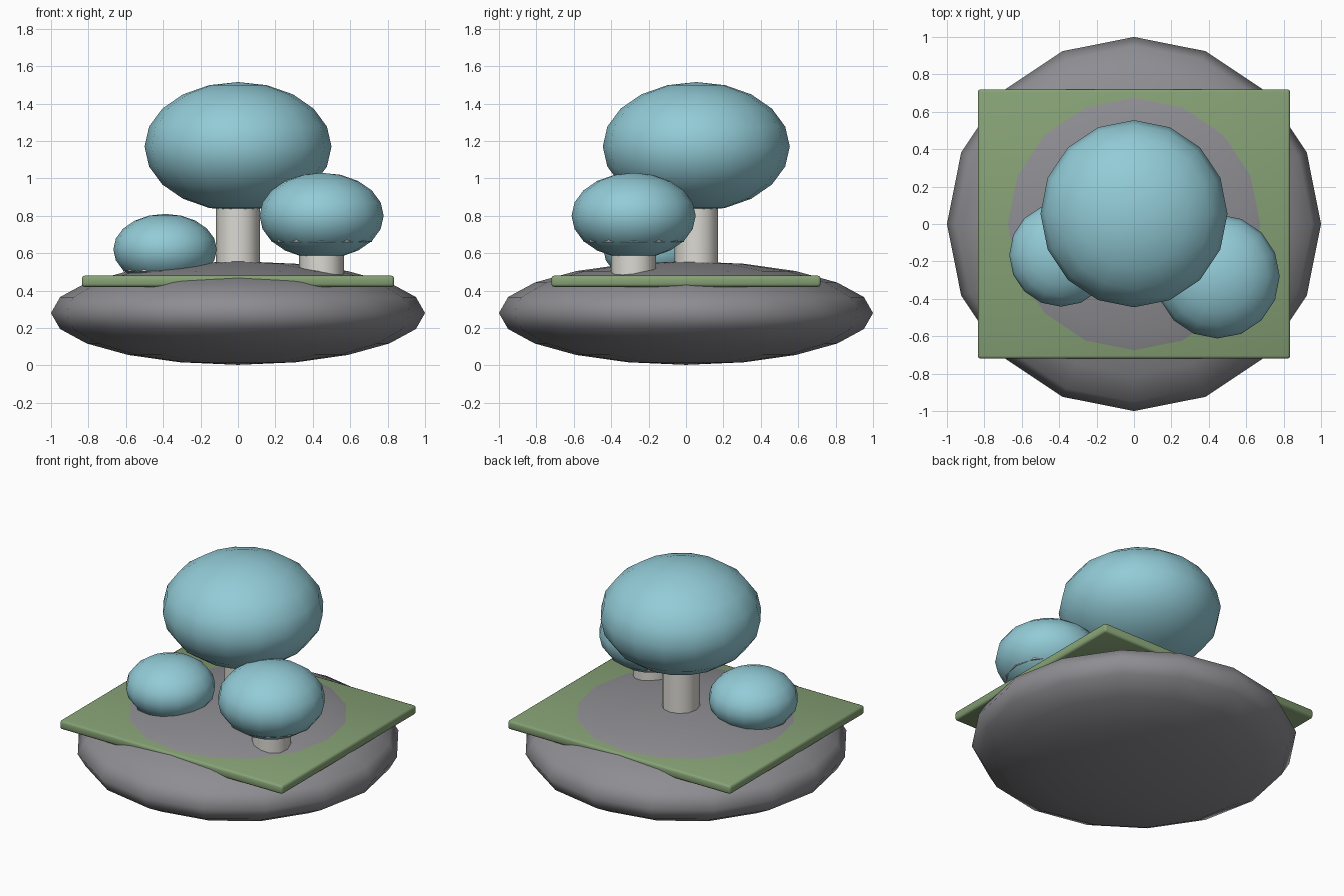
import bpy

if "Cube" in bpy.data.objects:
    bpy.data.objects.remove(bpy.data.objects["Cube"])


def material(name, rgb):
    m = bpy.data.materials.new(name)
    m.diffuse_color = (*rgb, 1)
    m.use_nodes = True
    m.node_tree.nodes["Principled BSDF"].inputs["Base Color"].default_value = m.diffuse_color
    return m


STONE = material("stone", (0.27, 0.27, 0.29))
GRASS = material("grass", (0.24, 0.36, 0.18))
STEM = material("stem", (0.72, 0.70, 0.65))
CAP = material("cap", (0.29, 0.60, 0.68))


def finish(name, mat, angle=None):
    ob = bpy.context.object
    ob.name = name
    ob.data.materials.append(mat)
    bpy.ops.object.transform_apply(location=False, rotation=False, scale=True)
    if angle is None:
        bpy.ops.object.shade_smooth()
    else:
        bpy.ops.object.shade_smooth_by_angle(angle=angle)
    return ob


def ellipsoid(name, loc, r, rz, mat):
    bpy.ops.mesh.primitive_uv_sphere_add(segments=16, ring_count=10, radius=1, location=loc)
    bpy.context.object.scale = (r, r, rz)
    return finish(name, mat)


def cylinder(name, x, y, z0, z1, r, mat):
    bpy.ops.mesh.primitive_cylinder_add(vertices=12, radius=r, depth=z1 - z0,
                                        location=(x, y, (z0 + z1) / 2))
    return finish(name, mat, 0.7)


# Boulder base
ellipsoid("boulder", (0, 0, 0.28), 1.0, 0.277, STONE)

# Grass slab cutting through the boulder
bpy.ops.mesh.primitive_cube_add(size=1, location=(0, 0, 0.45))
bpy.context.object.scale = (1.67, 1.44, 0.06)
slab = finish("grass_slab", GRASS)
bevel = slab.modifiers.new("soft_edges", 'BEVEL')
bevel.width = 0.015
bevel.segments = 2

# Mushrooms: name, x, y, cap centre z, cap radius, cap half height, stem radius
for name, x, y, z, r, rz, sr in (
        ("large", 0, 0.055, 1.17, 0.50, 0.345, 0.117),
        ("medium", 0.447, -0.28, 0.80, 0.332, 0.23, 0.12),
        ("small", -0.39, -0.165, 0.62, 0.277, 0.19, 0.10)):
    cylinder(name + "_stem", x, y, 0.44, z - rz * 0.55, sr, STEM)
    ellipsoid(name + "_cap", (x, y, z), r, rz, CAP)
    # Gill disc tucked inside the cap
    if name != "large":
        zg = z - rz * 0.588
        cylinder(name + "_gills", x, y, zg - 0.005, zg + 0.005, r * 0.808, STEM)
